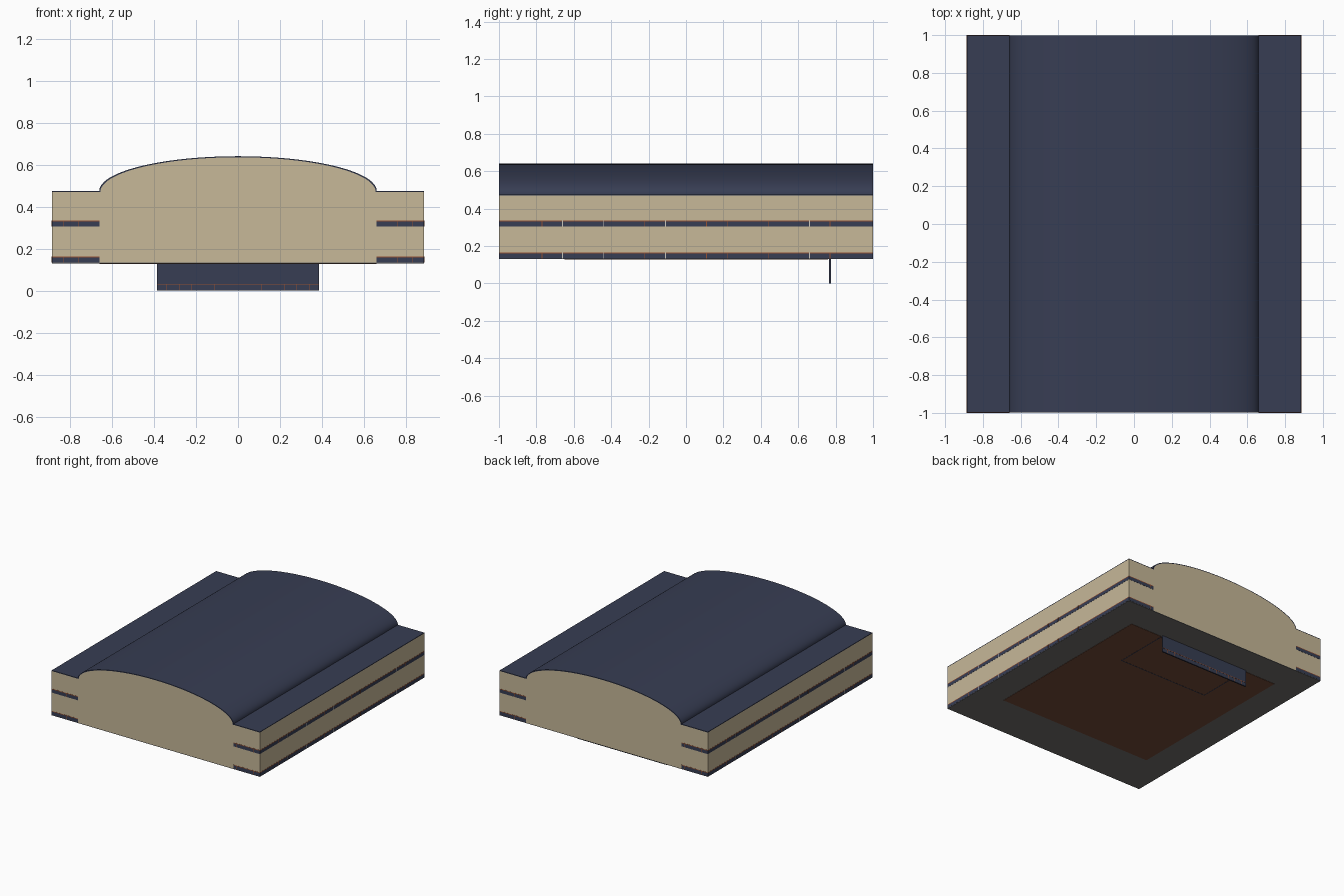
import bpy, bmesh, math

cube = bpy.data.objects.get("Cube")
if cube:
    bpy.data.objects.remove(cube, do_unlink=True)


def material(name, r, g, b):
    lin = [((c / 255 + 0.055) / 1.055) ** 2.4 for c in (r, g, b)] + [1]
    m = bpy.data.materials.new(name)
    m.use_nodes = True
    m.diffuse_color = lin
    m.node_tree.nodes["Principled BSDF"].inputs["Base Color"].default_value = lin
    return m


TAN = material("tan wall", 199, 184, 152)
NAVY = material("navy roof", 55, 61, 83)
GREY = material("grey underside", 112, 110, 108)
BROWN = material("brown panel", 115, 74, 55)
ORANGE = material("orange trim", 150, 82, 52)
WHITE = material("pale trim", 205, 200, 190)

HALF_W, HALF_L = 0.885, 1.0
BASE, EAVE, TOP = 0.13, 0.475, 0.64
DOME = 0.66


def finish(name, bm, mat):
    bmesh.ops.recalc_face_normals(bm, faces=bm.faces)
    me = bpy.data.meshes.new(name)
    bm.to_mesh(me)
    bm.free()
    me.materials.append(mat)
    ob = bpy.data.objects.new(name, me)
    bpy.context.collection.objects.link(ob)
    return ob


def boxes(name, mat, spans):
    """One object made of boxes, each given as (x0, x1), (y0, y1), (z0, z1)."""
    bm = bmesh.new()
    for span in spans:
        made = bmesh.ops.create_cube(bm, size=1)["verts"]
        for v in made:
            for i, (lo, hi) in enumerate(span):
                v.co[i] = (lo + hi) / 2 + v.co[i] * (hi - lo)
    return finish(name, bm, mat)


def prism(name, mat, profile, half):
    """Extrude an x-z outline along y."""
    bm = bmesh.new()
    face = bm.faces.new([bm.verts.new((x, -half, z)) for x, z in profile])
    out = bmesh.ops.extrude_face_region(bm, geom=[face])["geom"]
    for v in out:
        if isinstance(v, bmesh.types.BMVert):
            v.co.y = half
    return finish(name, bm, mat)


def skyline(drop):
    """Flat eaves with an elliptical vault between them, lowered by drop."""
    steps = 48
    pts = [(HALF_W, EAVE - drop)]
    for i in range(steps + 1):
        a = math.pi * i / steps
        pts.append(((DOME - drop) * math.cos(a),
                    EAVE - drop + (TOP - EAVE) * math.sin(a)))
    return pts + [(-HALF_W, EAVE - drop)]


# Walls with curved gable ends, and the thin roof sheet over them
prism("walls", TAN, skyline(0.005) + [(-HALF_W, BASE + 0.004), (HALF_W, BASE + 0.004)],
      HALF_L - 0.001)
roof = prism("roof_sheet", NAVY, skyline(0) + skyline(0.005)[::-1], HALF_L - 0.001)
bpy.ops.object.select_all(action="DESELECT")
roof.select_set(True)
bpy.context.view_layer.objects.active = roof
bpy.ops.object.shade_smooth_by_angle(angle=math.radians(35))

# Underside and its inset panel with a hatch outline
boxes("underside", GREY, [((-HALF_W, HALF_W), (-0.999, 0.999), (BASE, BASE + 0.004))])
boxes("underside_panel", BROWN, [((-DOME, DOME), (-0.65, 0.76), (BASE - 0.002, BASE))])
hatch_z = (BASE - 0.003, BASE - 0.002)
hatch = [((-0.385, 0.385), (0.316, 0.322), hatch_z)]
hatch += [((s * 0.382 - 0.003, s * 0.382 + 0.003), (0.316, 0.76), hatch_z) for s in (-1, 1)]
boxes("hatch_outline", NAVY, hatch)

# Side bands wrapping the corners, with trim lines and joints
bands, trims, joints, pale = [], [], [], []
for z in (BASE + 0.004, 0.305):
    top = z + 0.03
    for s in (-1, 1):
        wrap = tuple(sorted((s * DOME, s * (HALF_W + 0.001))))
        bands.append((wrap, (-HALF_L, HALF_L), (z, top - 0.005)))
        trims.append((wrap, (-HALF_L, HALF_L), (top - 0.005, top)))
        side = tuple(sorted((s * HALF_W, s * (HALF_W + 0.002))))
        for y in (0.11, 0.22, 0.44, 0.66, 0.77):
            for t in (-1, 1):
                group = pale if (y in (0.11, 0.44) and t < 0) or y == 0.66 else joints
                group.append((side, (t * y - 0.002, t * y + 0.002), (z, top)))
        for x in (0.69, 0.76, 0.83):
            for t in (-1, 1):
                end = tuple(sorted((t * (HALF_L - 0.001), t * (HALF_L + 0.0005))))
                joints.append(((s * x - 0.001, s * x + 0.001), end, (z, top)))
boxes("side_bands", NAVY, bands)
boxes("band_trim", ORANGE, trims)
boxes("band_joints", ORANGE, joints)
boxes("band_pale_joints", WHITE, pale)

# Hanging board below the back, with its lower trim
boxes("hanging_board", NAVY, [((-0.385, 0.385), (0.765, 0.775), (0, BASE))])
board_y = (0.764, 0.776)
trim = [((-0.385, 0.385), board_y, (0.029, 0.033))]
for x in (0.05, 0.11, 0.22, 0.28, 0.34):
    trim += [((s * x - 0.001, s * x + 0.001), board_y, (0.002, 0.03)) for s in (-1, 1)]
boxes("board_trim", ORANGE, trim)
